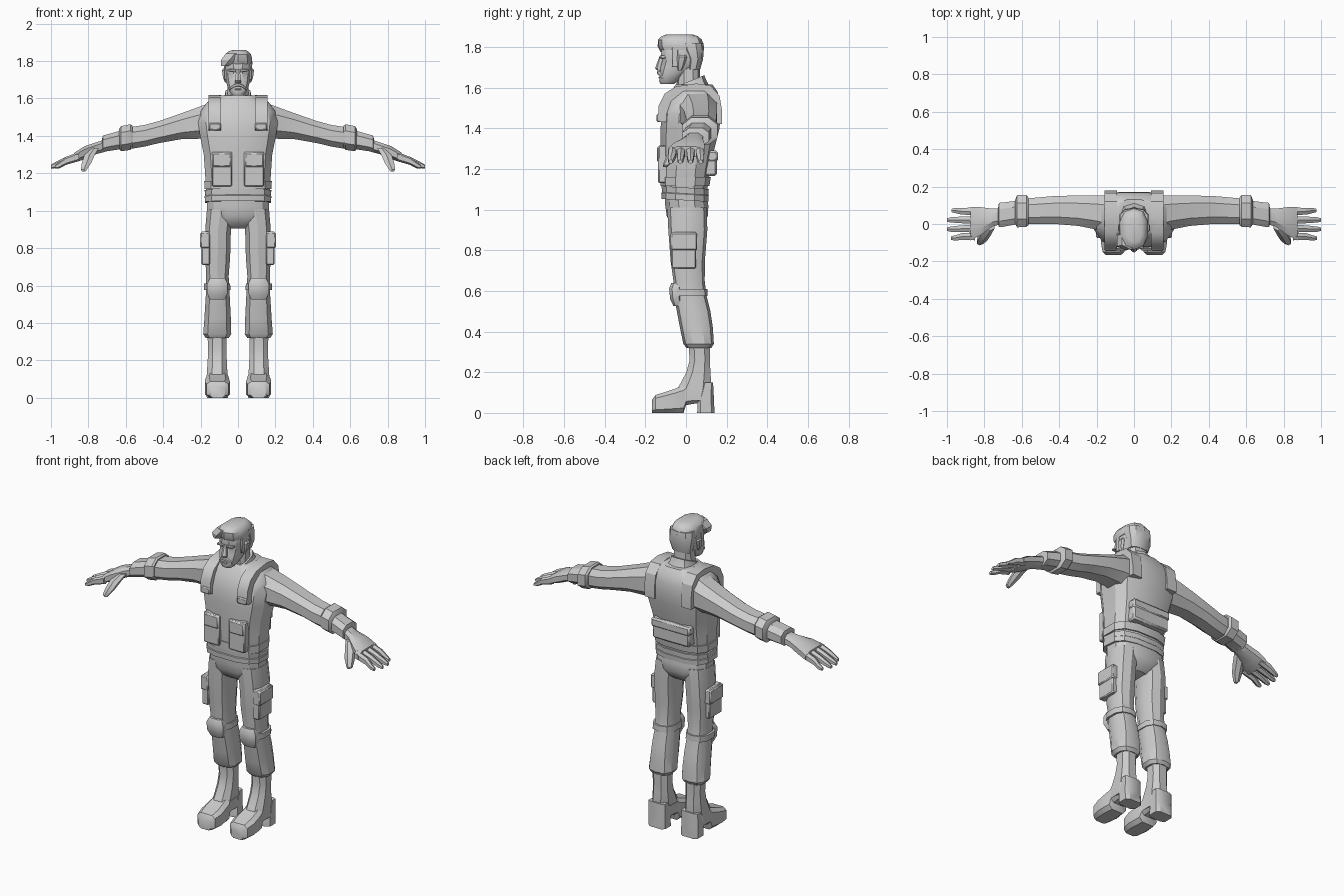
import bpy, bmesh
from math import sin, cos, pi, copysign, radians

AXES = {'z': lambda t, a, b: (a, b, t), 'x': lambda t, a, b: (t, a, b), 'y': lambda t, a, b: (a, t, b)}


def finish(name, bm, mirror=False, bevel=0):
    bmesh.ops.recalc_face_normals(bm, faces=bm.faces)
    me = bpy.data.meshes.new(name)
    bm.to_mesh(me)
    bm.free()
    ob = bpy.data.objects.new(name, me)
    bpy.context.collection.objects.link(ob)
    me.shade_smooth()
    me.set_sharp_from_angle(angle=radians(32))
    if bevel:
        m = ob.modifiers.new("bevel", 'BEVEL')
        m.width, m.segments = bevel, 1
    if mirror:
        ob.modifiers.new("mirror", 'MIRROR').use_mirror_merge = False
    return ob


def loft(name, rows, n=8, p=0.8, axis='z', mirror=False, tilt=0):
    """Skin through rounded sections; a row is (position, a_min, a_max, b_min, b_max)."""
    bm = bmesh.new()
    angles = [2 * pi * (i + .5) / n for i in range(n)]
    unit = [(copysign(abs(cos(k)) ** p, cos(k)), copysign(abs(sin(k)) ** p, sin(k))) for k in angles]
    ma, mb = max(u[0] for u in unit), max(u[1] for u in unit)
    rings = []
    for t, a0, a1, b0, b1 in rows:
        ring = []
        for ca, sb in unit:
            a = (a0 + a1) / 2 + (a1 - a0) / 2 * ca / ma
            b = (b0 + b1) / 2 + (b1 - b0) / 2 * sb / mb
            ring.append(bm.verts.new(AXES[axis](t + tilt * b, a, b)))
        rings.append(ring)
    for r, s in zip(rings, rings[1:]):
        for i in range(n):
            j = (i + 1) % n
            bm.faces.new((r[i], r[j], s[j], s[i]))
    bm.faces.new(rings[0])
    bm.faces.new(rings[-1])
    return finish(name, bm, mirror)


def sym(rows):
    return [(z, -w, w, y0, y1) for z, w, y0, y1 in rows]


def pad(name, x0, x1, y0, y1, z0, z1, mirror=True, bevel=.006):
    bm = bmesh.new()
    bmesh.ops.create_cube(bm, size=1)
    for v in bm.verts:
        v.co = ((x0 + x1) / 2 + v.co.x * (x1 - x0), (y0 + y1) / 2 + v.co.y * (y1 - y0),
                (z0 + z1) / 2 + v.co.z * (z1 - z0))
    return finish(name, bm, mirror, bevel)


def slab(name, profile, x0, x1):
    """Side profile of (y, z) points given thickness across x."""
    bm = bmesh.new()
    sides = [[bm.verts.new((x, y, z)) for y, z in profile] for x in (x0, x1)]
    for i in range(len(profile)):
        j = (i + 1) % len(profile)
        bm.faces.new((sides[0][i], sides[0][j], sides[1][j], sides[1][i]))
    for s in sides:
        bm.faces.new(s)
    return finish(name, bm, True)


# Torso with vest
loft("torso", sym([(1.07, .16, -.11, .10), (1.12, .172, -.118, .108), (1.20, .176, -.12, .12),
                   (1.30, .183, -.125, .14), (1.40, .203, -.125, .165), (1.47, .213, -.12, .17),
                   (1.53, .20, -.10, .168), (1.58, .165, -.075, .155), (1.615, .10, -.05, .13)]), 12, .7)
loft("vest_hem", sym([(1.115, .178, -.125, .115), (1.16, .181, -.126, .122)]), 12, .7)
slab("vest_strap", [(-.125, 1.43), (-.138, 1.44), (-.135, 1.51), (-.105, 1.57), (-.05, 1.605), (.05, 1.62),
                    (.12, 1.61), (.165, 1.56), (.178, 1.48), (.178, 1.42), (.1, 1.42), (-.08, 1.43)], .09, .158)
pad("strap_buckle", .092, .156, -.145, -.10, 1.43, 1.47)
pad("front_pouch", .032, .14, -.137, -.09, 1.13, 1.315)
pad("front_pouch_flap", .036, .136, -.143, -.12, 1.235, 1.31)
pad("back_pouch", -.125, .125, .08, .152, 1.165, 1.285, False, .01)
pad("back_pouch_flap", -.13, .13, .10, .158, 1.235, 1.29, False, .01)
loft("collar", sym([(1.56, .09, -.085, .115), (1.595, .072, -.072, .10), (1.625, .066, -.06, .09)]), 10, .8, tilt=.4)

# Belt and pelvis
loft("belt", sym([(1.045, .176, -.12, .11), (1.075, .178, -.122, .112), (1.08, .172, -.116, .108)]), 12, .7, tilt=-.06)
loft("belt_upper", sym([(1.078, .174, -.118, .11), (1.108, .178, -.12, .112)]), 12, .7, tilt=-.06)
loft("pelvis", sym([(.905, .07, -.04, .06), (.93, .12, -.075, .09), (.97, .16, -.095, .108),
                    (1.02, .166, -.102, .11), (1.08, .162, -.105, .10)]), 12, .75)

# Legs
loft("trouser_leg", [(1.01, .02, .166, -.092, .102), (.90, .038, .175, -.087, .105), (.75, .042, .175, -.076, .093),
                     (.65, .05, .17, -.062, .092), (.58, .046, .17, -.06, .10), (.50, .042, .175, -.045, .12),
                     (.42, .038, .18, -.03, .132), (.34, .036, .186, -.013, .137), (.32, .05, .172, .002, .125)],
     10, .8, mirror=True)
pad("thigh_pocket", .15, .195, -.072, .05, .71, .89)
pad("thigh_pocket_flap", .15, .202, -.076, .055, .80, .885)
loft("knee_pad", [(.525, .07, .15, -.062, -.02), (.56, .055, .165, -.078, -.02), (.61, .055, .165, -.083, -.02),
                  (.64, .07, .15, -.072, -.02)], 8, .7, mirror=True)
loft("knee_strap", [(.575, .04, .183, -.068, .107), (.61, .042, .183, -.068, .105)], 10, .8, mirror=True)

# Boots
loft("boot_shaft", [(.34, .06, .163, .012, .118), (.26, .062, .16, .018, .118), (.20, .06, .162, .002, .12),
                    (.14, .057, .166, -.03, .125), (.09, .055, .168, -.06, .12), (.06, .055, .168, -.06, .12)],
     8, .8, mirror=True)
loft("boot_foot", [(-.166, .07, .15, 0, .065), (-.15, .052, .168, 0, .088), (-.10, .042, .177, 0, .103),
                   (-.05, .047, .175, 0, .12), (-.012, .05, .17, 0, .135), (0, .055, .167, .038, .14),
                   (.08, .055, .165, .052, .14)], 8, .5, 'y', True)
loft("boot_heel", [(0, .053, .167, .055, .14), (.06, .055, .168, .058, .138), (.15, .056, .166, .085, .133)],
     8, .5, mirror=True)

# Arms
loft("sleeve", [(.13, -.05, .15, 1.38, 1.585), (.20, -.03, .153, 1.385, 1.558), (.30, -.01, .152, 1.383, 1.522),
                (.42, .0, .15, 1.362, 1.48), (.50, .0, .143, 1.343, 1.458), (.59, .0, .135, 1.328, 1.445)],
     8, .8, 'x', True)
loft("sleeve_cuff", [(.225, -.008, .142, 1.335, 1.455), (.235, -.015, .155, 1.325, 1.462),
                     (.285, -.018, .155, 1.318, 1.452), (.295, -.0, .13, 1.33, 1.438)],
     8, .8, 'x', True).location.x = 0
cuff = bpy.data.objects["sleeve_cuff"].data
for v in cuff.vertices:
    v.co.x += .34
loft("glove_cuff", [(.62, .0, .125, 1.33, 1.43), (.70, -.015, .115, 1.318, 1.408), (.722, -.017, .113, 1.312, 1.402),
                    (.726, .0, .09, 1.322, 1.388)], 8, .8, 'x', True)
loft("hand", [(.71, .0, .085, 1.315, 1.382), (.76, -.015, .082, 1.302, 1.365), (.82, -.06, .09, 1.275, 1.345),
              (.875, -.088, .092, 1.258, 1.31)], 8, .8, 'x', True)
for label, y0, y1, tip in (("little", .068, .072, .975), ("ring", .022, .022, 1), ("middle", -.025, -.028, 1),
                           ("index", -.067, -.075, .978)):
    loft(label + "_finger", [(.85, y0 - .02, y0 + .02, 1.265, 1.315), (.92, y0 - .018, y0 + .018, 1.245, 1.288),
                             (tip - .02, y1 - .014, y1 + .014, 1.227, 1.258), (tip, y1 - .009, y1 + .009, 1.225, 1.245)],
         6, .8, 'x', True)
loft("thumb", [(1.335, .745, .79, -.035, .02), (1.30, .765, .82, -.072, -.01), (1.255, .785, .835, -.10, -.052),
               (1.22, .808, .84, -.114, -.082), (1.21, .815, .833, -.112, -.092)], 6, .8, mirror=True)

# Head and face
loft("neck", sym([(1.55, .06, -.05, .075), (1.63, .056, -.045, .068), (1.72, .056, -.04, .068)]), 10)
loft("head", sym([(1.617, .03, -.125, -.06), (1.632, .043, -.132, -.035), (1.665, .057, -.128, -.005),
                  (1.70, .065, -.125, .05), (1.735, .069, -.116, .075), (1.755, .071, -.124, .08),
                  (1.80, .07, -.118, .08), (1.84, .055, -.10, .06)]), 12, .8)
loft("nose", sym([(1.683, .015, -.14, -.11), (1.695, .017, -.152, -.11), (1.755, .009, -.13, -.11)]), 6)
pad("eyebrow", .01, .052, -.131, -.09, 1.744, 1.757, True, .003)
loft("moustache", [(.0, -.142, -.11, 1.664, 1.684), (.022, -.138, -.10, 1.658, 1.678), (.042, -.122, -.09, 1.645, 1.66)],
     6, .8, 'x', True)
pad("lower_lip", -.018, .018, -.135, -.11, 1.645, 1.653, False, .003)
loft("ear", [(1.685, .06, .07, -.04, -.02), (1.71, .06, .08, -.045, -.008), (1.75, .062, .086, -.045, .005),
             (1.76, .065, .08, -.035, 0)], 6, mirror=True)

# Hair
loft("hair_back", sym([(1.69, .06, .0, .07), (1.74, .072, .0, .084), (1.79, .077, -.03, .088), (1.82, .074, -.04, .085)]),
     10, .8)
loft("hair_top", [(1.785, -.074, .074, -.125, .087), (1.805, -.078, .076, -.135, .088), (1.835, -.07, .07, -.137, .078),
                  (1.852, -.05, .055, -.12, .06), (1.86, -.025, .04, -.10, .035)], 10, .8)
loft("hair_quiff", [(1.775, -.09, -.05, -.125, -.07), (1.805, -.092, .0, -.14, -.04), (1.84, -.065, .03, -.135, -.03)], 6)
pad("sideburn", .062, .074, -.07, -.04, 1.70, 1.80, True, .003)
